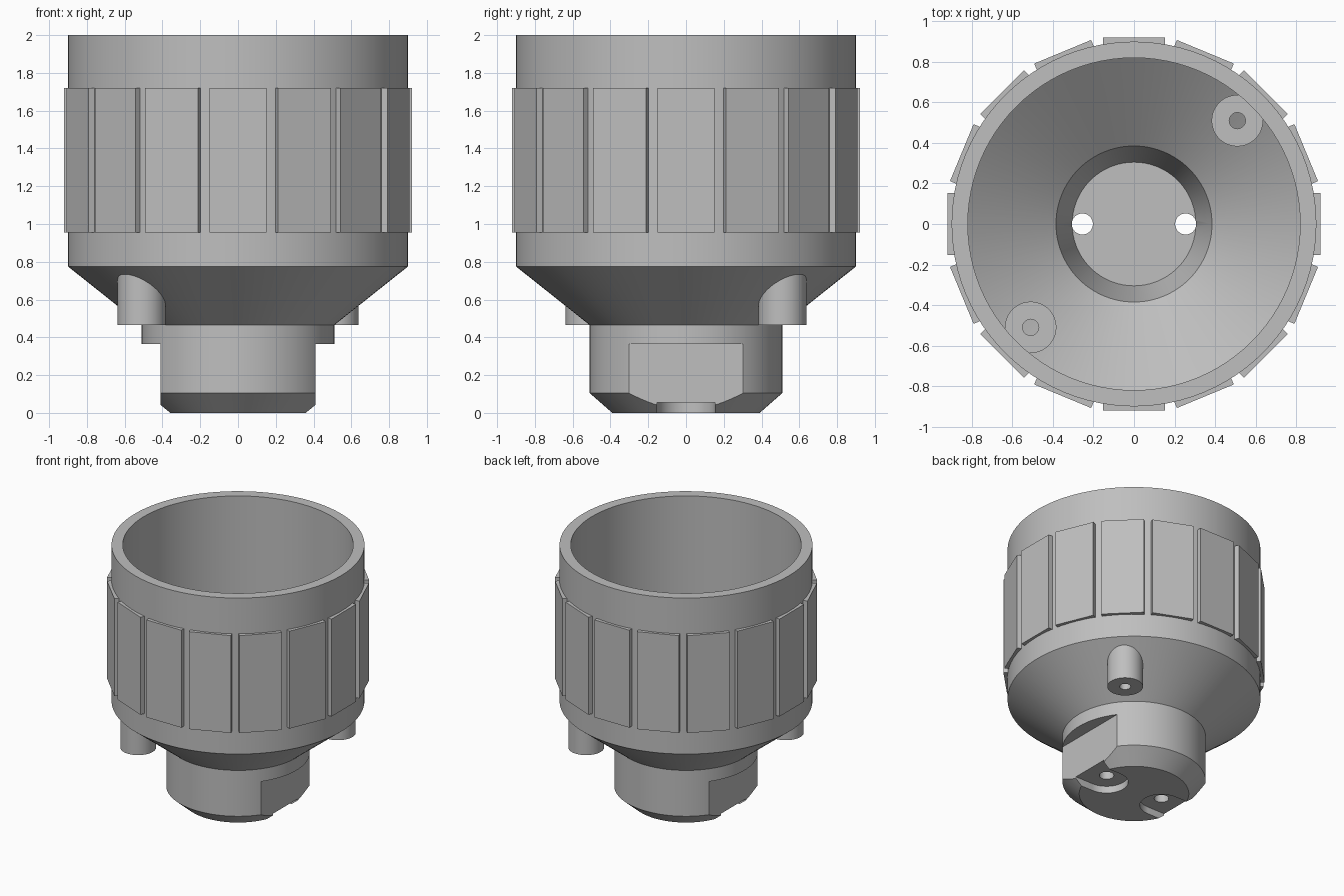
import bpy, bmesh, math
from mathutils import Matrix, Vector

if "Cube" in bpy.data.objects:
    bpy.data.objects.remove(bpy.data.objects["Cube"], do_unlink=True)

grey = bpy.data.materials.new("plain grey")
grey.use_nodes = True
COLOUR = (0.52, 0.52, 0.52, 1)
grey.diffuse_color = COLOUR
grey.node_tree.nodes["Principled BSDF"].inputs["Base Color"].default_value = COLOUR


def finish(bm, name):
    bmesh.ops.recalc_face_normals(bm, faces=bm.faces)
    mesh = bpy.data.meshes.new(name)
    bm.to_mesh(mesh)
    bm.free()
    mesh.materials.append(grey)
    obj = bpy.data.objects.new(name, mesh)
    bpy.context.collection.objects.link(obj)
    return obj


def activate(obj):
    bpy.ops.object.select_all(action='DESELECT')
    obj.select_set(True)
    bpy.context.view_layer.objects.active = obj


def smooth(obj):
    activate(obj)
    bpy.ops.object.shade_smooth_by_angle(angle=math.radians(25))


def lathe(name, profile, steps, location=(0, 0, 0)):
    """Revolve a closed (radius, height) outline around z."""
    bm = bmesh.new()
    verts = [bm.verts.new((r, 0, z)) for r, z in profile]
    edges = [bm.edges.new((a, b)) for a, b in zip(verts, verts[1:] + verts[:1])
             if a.co.x > 0 or b.co.x > 0]
    bmesh.ops.spin(bm, geom=verts + edges, axis=(0, 0, 1), cent=(0, 0, 0),
                   angle=math.tau, steps=steps, use_merge=True)
    bmesh.ops.remove_doubles(bm, verts=bm.verts, dist=0.0001)
    obj = finish(bm, name)
    obj.location = location
    return obj


def add_box(bm, low, high, turn=0):
    low, high = Vector(low), Vector(high)
    matrix = (Matrix.Rotation(turn, 4, 'Z') @ Matrix.Translation((low + high) / 2)
              @ Matrix.Diagonal((*(high - low), 1)))
    bmesh.ops.create_cube(bm, size=1, matrix=matrix)


def box(name, low, high):
    bm = bmesh.new()
    add_box(bm, low, high)
    return finish(bm, name)


def rod(name, radius, low, high, x):
    return lathe(name, [(0, low), (radius, low), (radius, high), (0, high)], 48, (x, 0, 0))


def cut(target, cutter):
    cutter.hide_render = True
    activate(target)
    mod = target.modifiers.new("cut", 'BOOLEAN')
    mod.operation = 'DIFFERENCE'
    mod.solver = 'EXACT'
    mod.object = cutter
    bpy.ops.object.modifier_apply(modifier=mod.name)
    bpy.data.objects.remove(cutter, do_unlink=True)


# Hollow cup with funnel floor and narrow foot
body = lathe("cup_body", [
    (0, 0), (0.39, 0), (0.51, 0.105), (0.51, 0.465), (0.9, 0.775), (0.9, 2),
    (0.82, 2), (0.82, 0.81), (0.385, 0.465), (0.305, 0.155), (0, 0.155)], 96)

# Foot flats, open slots underneath and through holes on both sides
for side in (-1, 1):
    xs = sorted((side * 0.41, side * 0.7))
    cut(body, box("flat_cutter", (xs[0], -0.6, -0.1), (xs[1], 0.6, 0.365)))
    xs = sorted((side * 0.255, side * 0.6))
    cut(body, box("slot_cutter", (xs[0], -0.154, -0.1), (xs[1], 0.154, 0.055)))
    cut(body, rod("slot_end_cutter", 0.154, -0.12, 0.055, side * 0.255))
    cut(body, rod("hole_cutter", 0.052, -0.15, 0.25, side * 0.255))
smooth(body)

# Flat grip pads around the cup
PADS = 16
bm = bmesh.new()
for i in range(PADS):
    add_box(bm, (0.875, -0.152, 0.955), (0.92, 0.152, 1.72), math.tau * i / PADS)
finish(bm, "grip_pads")

# Tubular screw posts passing through the funnel wall
for name, side in (("front_post", -1), ("back_post", 1)):
    post = lathe(name, [(0.04, 0.465), (0.127, 0.465), (0.127, 0.85), (0.04, 0.85)],
                 48, (side * 0.51, side * 0.51, 0))
    smooth(post)
